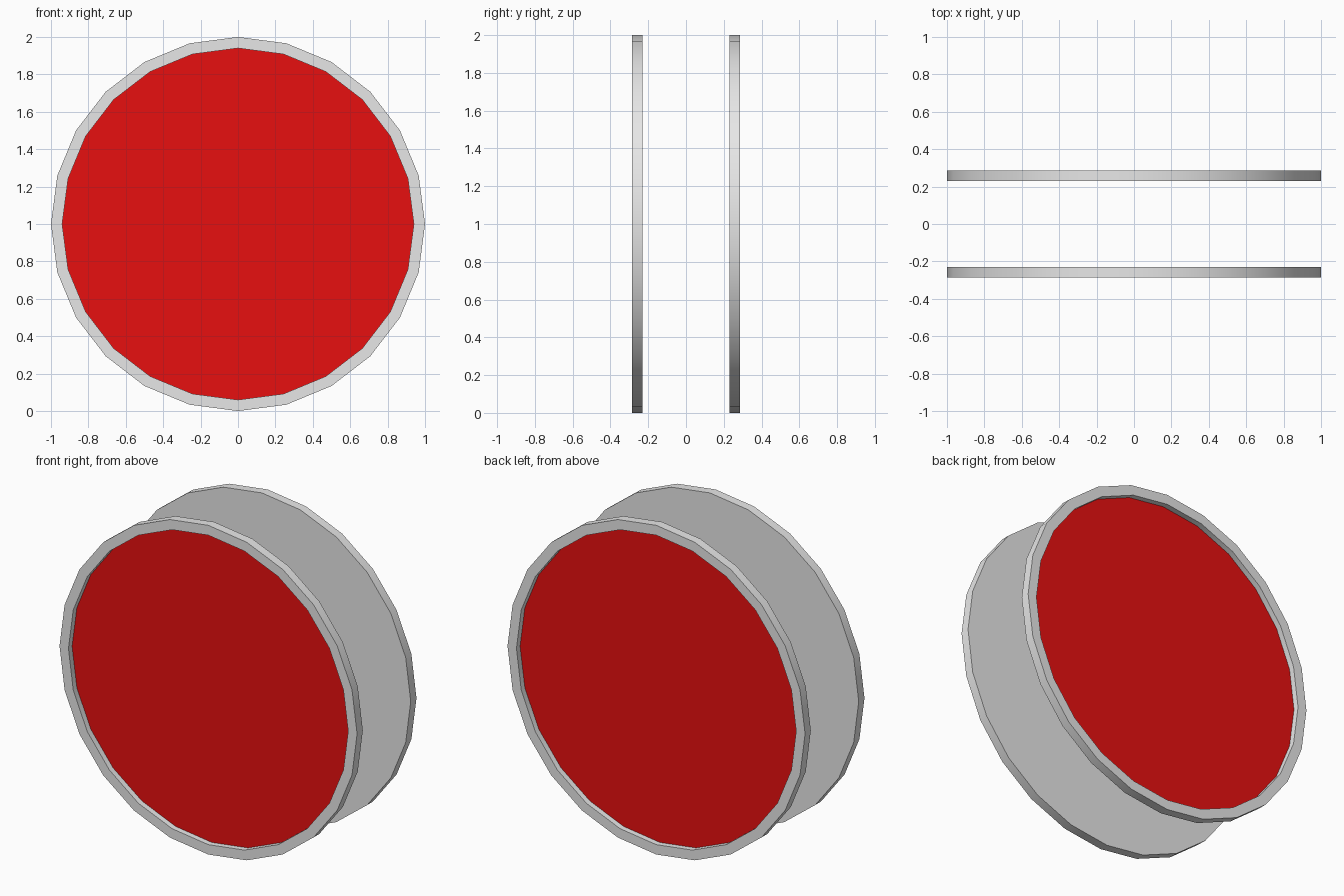
import bpy, bmesh
from math import radians
from mathutils import Matrix, Vector

if "Cube" in bpy.data.objects:
    bpy.data.objects.remove(bpy.data.objects["Cube"], do_unlink=True)

SIDES = 24
RADIUS, FACE_RADIUS = 1.0, 0.94
INNER, OUTER = 0.23, 0.285    # distance of each disc's faces from the centre
RECESS = 0.035


def material(name, colour):
    m = bpy.data.materials.new(name)
    m.use_nodes = True
    m.diffuse_color = colour
    m.node_tree.nodes["Principled BSDF"].inputs["Base Color"].default_value = colour
    return m


grey = material("light grey", (0.8, 0.8, 0.8, 1))
red = material("red", (0.8, 0.005, 0.005, 1))


def disc(name, side):
    """Flat disc with a sunken red panel on the face pointing away from the centre."""
    bm = bmesh.new()
    bmesh.ops.create_cone(bm, cap_ends=True, segments=SIDES, radius1=RADIUS,
                          radius2=RADIUS, depth=OUTER - INNER)
    bmesh.ops.rotate(bm, verts=bm.verts, matrix=Matrix.Rotation(radians(-90 * side), 3, 'X'))
    bmesh.ops.translate(bm, verts=bm.verts, vec=(0, side * (INNER + OUTER) / 2, 1))
    bm.normal_update()

    # Rim: inset the outward cap, then sink the panel inside it
    cap = max(bm.faces, key=lambda f: f.normal.y * side)
    bmesh.ops.inset_individual(bm, faces=[cap], thickness=0.01)
    centre = Vector((0, side * OUTER, 1))
    for v in cap.verts:
        v.co = centre + (v.co - centre).normalized() * FACE_RADIUS
    panel = bmesh.ops.extrude_discrete_faces(bm, faces=[cap])["faces"][0]
    bmesh.ops.translate(bm, verts=panel.verts, vec=(0, -side * RECESS, 0))
    panel.material_index = 1
    bmesh.ops.recalc_face_normals(bm, faces=bm.faces)

    mesh = bpy.data.meshes.new(name)
    bm.to_mesh(mesh)
    bm.free()
    mesh.materials.append(grey)
    mesh.materials.append(red)
    obj = bpy.data.objects.new(name, mesh)
    bpy.context.collection.objects.link(obj)
    bpy.ops.object.select_all(action='DESELECT')
    obj.select_set(True)
    bpy.context.view_layer.objects.active = obj
    bpy.ops.object.shade_smooth_by_angle(angle=radians(30))


disc("front_disc", -1)
disc("back_disc", 1)
